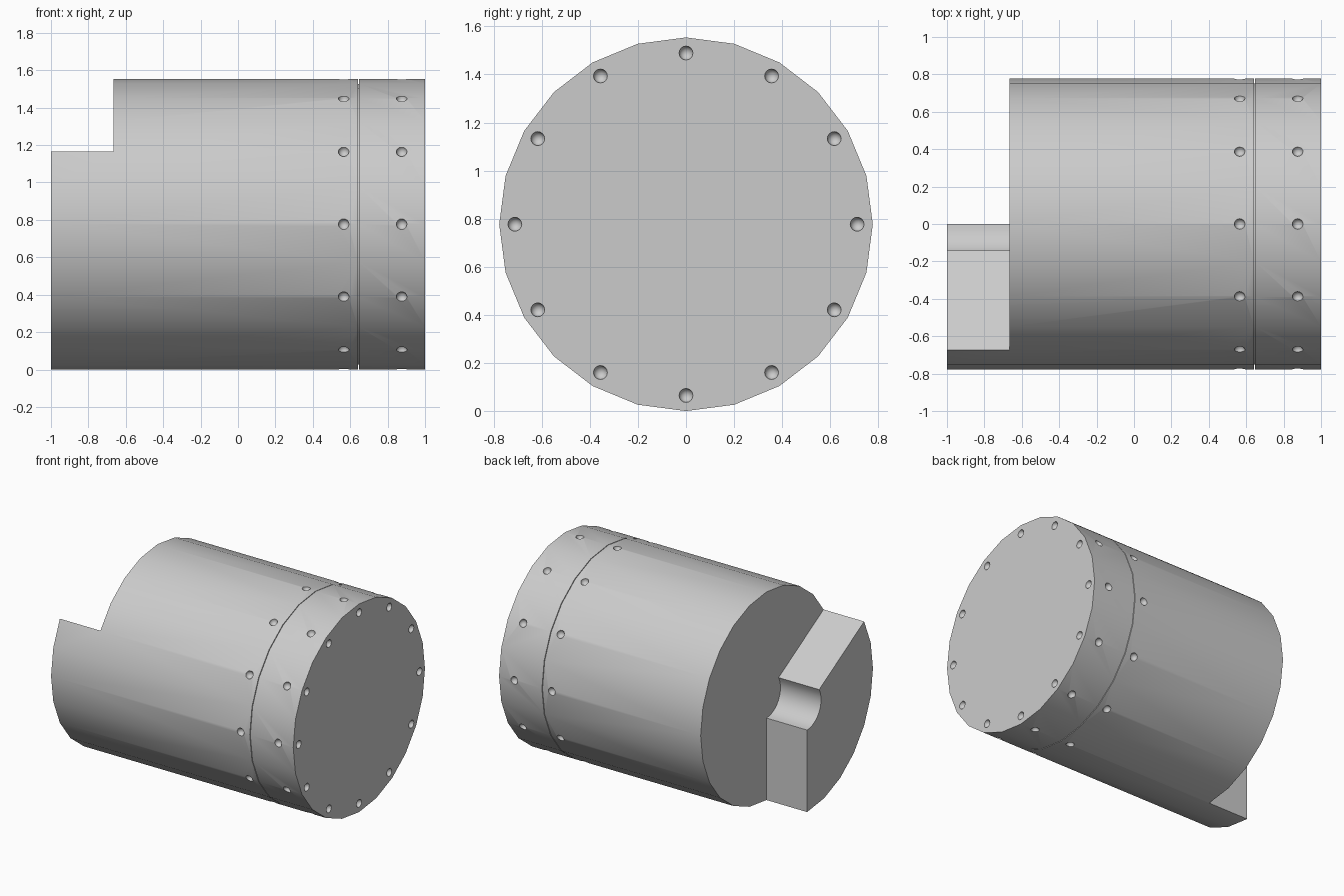
import bpy, bmesh
from math import cos, sin, radians

R = 0.777           # barrel radius
CORE = 0.165        # bore radius left on the tongue
SEGS = 24

cube = bpy.data.objects.get("Cube")
if cube:
    bpy.data.objects.remove(cube, do_unlink=True)

grey = bpy.data.materials.new("machined grey")
grey.use_nodes = True
colour = (0.6, 0.6, 0.6, 1)
grey.diffuse_color = colour
grey.node_tree.nodes["Principled BSDF"].inputs["Base Color"].default_value = colour


def arc(radius, start, end, steps):
    """Points on an arc about the barrel axis, as (y, z)."""
    angles = [radians(start + (end - start) * i / steps) for i in range(steps + 1)]
    return [(radius * cos(a), R + radius * sin(a)) for a in angles]


def add_object(name, bm):
    bmesh.ops.recalc_face_normals(bm, faces=bm.faces)
    mesh = bpy.data.meshes.new(name)
    bm.to_mesh(mesh)
    bm.free()
    mesh.materials.append(grey)
    obj = bpy.data.objects.new(name, mesh)
    bpy.context.collection.objects.link(obj)
    return obj


def extrude_profile(name, points, x0, x1):
    """Extrude a (y, z) outline along x."""
    bm = bmesh.new()
    face = bm.faces.new([bm.verts.new((x0, y, z)) for y, z in points])
    moved = bmesh.ops.extrude_face_region(bm, geom=[face])["geom"]
    verts = [v for v in moved if isinstance(v, bmesh.types.BMVert)]
    bmesh.ops.translate(bm, vec=(x1 - x0, 0, 0), verts=verts)
    return add_object(name, bm)


def dimple_cutter(name, x, ring_radius):
    """Twelve small balls in a ring about the axis."""
    bm = bmesh.new()
    for y, z in arc(ring_radius, 0, 330, 11):
        ball = bmesh.ops.create_uvsphere(bm, u_segments=14, v_segments=8, radius=0.029)
        bmesh.ops.translate(bm, vec=(x, y, z), verts=ball["verts"])
    return add_object(name, bm)


def cut(target, cutter):
    mod = target.modifiers.new(cutter.name, "BOOLEAN")
    mod.operation = "DIFFERENCE"
    mod.solver = "EXACT"
    mod.object = cutter
    bpy.ops.object.select_all(action="DESELECT")
    target.select_set(True)
    bpy.context.view_layer.objects.active = target
    bpy.ops.object.modifier_apply(modifier=mod.name)
    bpy.data.objects.remove(cutter, do_unlink=True)


circle = arc(R, 0, 360, SEGS)[:-1]

# Barrel, with its end milled away to leave a wedge-shaped tongue
barrel = extrude_profile("barrel", circle, -1, 0.641)
waste = arc(1.0, -90, 150, 16) + arc(CORE, 150, 270, 10)
cut(barrel, extrude_profile("milling_cutter", waste, -1.2, -0.665))
cut(barrel, dimple_cutter("barrel_dimples", 0.565, R))

# End cap with dimples around its rim and on its face
cap = extrude_profile("end_cap", circle, 0.646, 1)
cut(cap, dimple_cutter("rim_dimples", 0.875, R))
cut(cap, dimple_cutter("face_dimples", 1.0, 0.712))

# Recessed disc behind the seam
seam = extrude_profile("seam_core", arc(0.75, 0, 360, SEGS)[:-1], 0.63, 0.66)

# Smooth walls with crisp edges
bpy.ops.object.select_all(action="DESELECT")
for obj in (barrel, cap, seam):
    obj.select_set(True)
bpy.context.view_layer.objects.active = barrel
bpy.ops.object.shade_smooth_by_angle(angle=radians(32))
